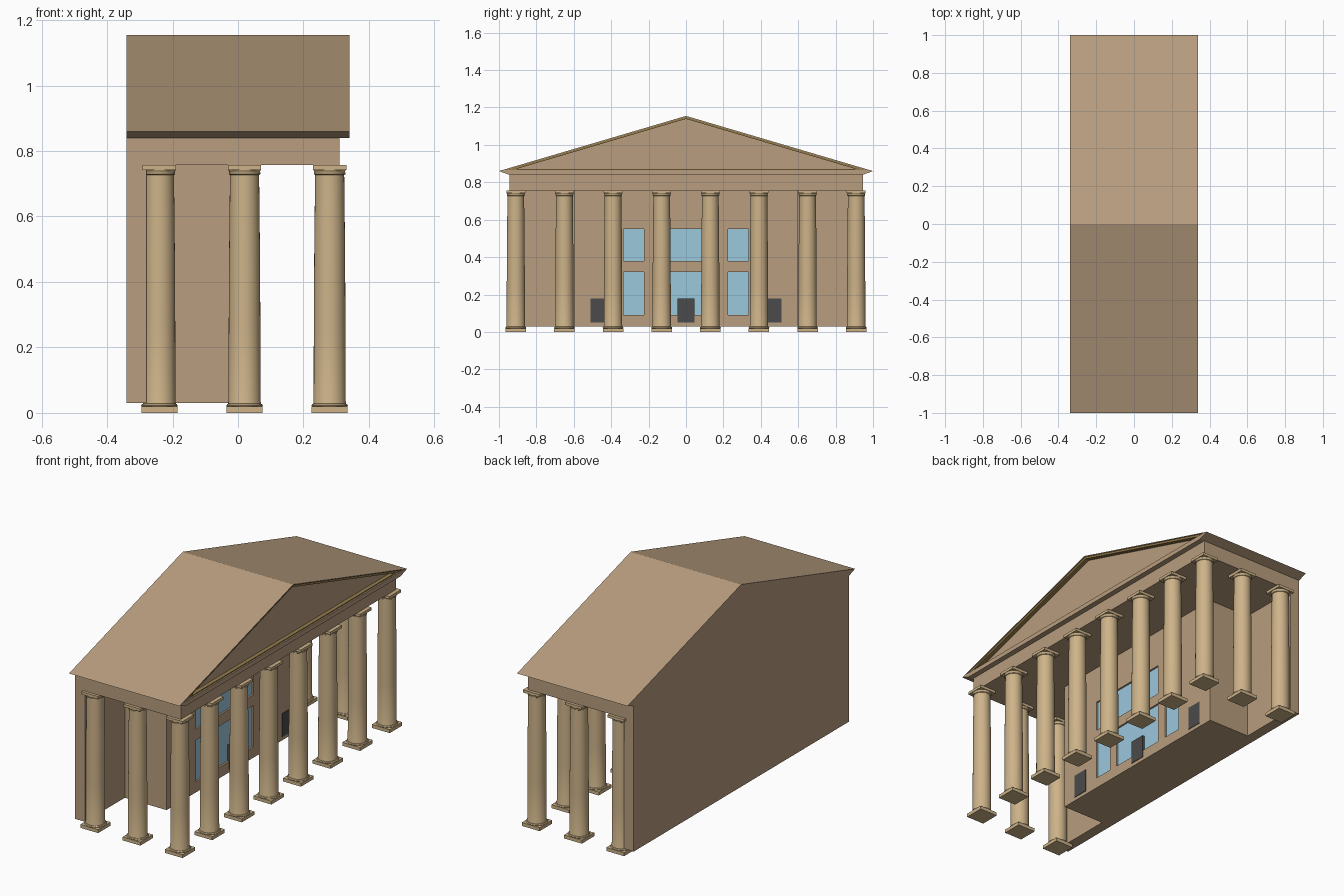
import bpy, bmesh, math

if "Cube" in bpy.data.objects:
    bpy.data.objects.remove(bpy.data.objects["Cube"])


def material(name, rgb):
    m = bpy.data.materials.new(name)
    m.diffuse_color = (*rgb, 1)
    m.use_nodes = True
    m.node_tree.nodes["Principled BSDF"].inputs["Base Color"].default_value = m.diffuse_color
    return m


STONE = material("stone", (0.48, 0.34, 0.21))
COLUMN = material("column_stone", (0.61, 0.45, 0.25))
TRIM = material("trim", (0.30, 0.20, 0.07))
GLASS = material("glass", (0.33, 0.58, 0.72))
DOOR = material("door", (0.07, 0.07, 0.07))


def finish(name, bm, mat):
    bmesh.ops.recalc_face_normals(bm, faces=bm.faces)
    me = bpy.data.meshes.new(name)
    bm.to_mesh(me)
    bm.free()
    if mat:
        me.materials.append(mat)
    ob = bpy.data.objects.new(name, me)
    bpy.context.collection.objects.link(ob)
    return ob


def prism(name, yz, x0, x1, mat):
    """Extrude a (y, z) outline along x."""
    bm = bmesh.new()
    face = bm.faces.new([bm.verts.new((x0, y, z)) for y, z in yz])
    ext = bmesh.ops.extrude_face_region(bm, geom=[face])["geom"]
    verts = [g for g in ext if isinstance(g, bmesh.types.BMVert)]
    bmesh.ops.translate(bm, verts=verts, vec=(x1 - x0, 0, 0))
    return finish(name, bm, mat)


def box(name, x0, x1, y0, y1, z0, z1, mat):
    return prism(name, [(y0, z0), (y1, z0), (y1, z1), (y0, z1)], x0, x1, mat)


# Hall, back wall and entablature
FRONT = -0.023
hall = box("hall", -0.28, FRONT, -0.595, 0.595, 0.03, 0.757, STONE)
box("back_wall", -0.34, -0.28, -0.945, 0.945, 0.03, 0.757, STONE)
box("entablature", -0.34, 0.31, -0.945, 0.945, 0.757, 0.84, STONE)

# Recessed windows, two storeys
for y0, y1 in ((-0.335, -0.225), (-0.17, 0.17), (0.225, 0.335)):
    for z0, z1 in ((0.09, 0.32), (0.38, 0.55)):
        cut = box("window_cutter", FRONT - 0.012, FRONT + 0.02, y0, y1, z0, z1, None)
        cut.hide_render = True
        cut.hide_set(True)
        mod = hall.modifiers.new("window_opening", 'BOOLEAN')
        mod.object = cut
        mod.solver = 'EXACT'
        box("window", FRONT - 0.016, FRONT - 0.010, y0, y1, z0, z1, GLASS)

# Doors
for y in (-0.465, 0, 0.465):
    box("door", FRONT - 0.014, FRONT + 0.003, y - 0.045, y + 0.045, 0.05, 0.18, DOOR)

# Roof with recessed pediment
prism("roof", [(-0.945, 0.84), (0.945, 0.84), (1, 0.86), (0, 1.155), (-1, 0.86)],
      -0.34, 0.31, STONE)
prism("roof_edge", [(-1, 0.86), (0, 1.155), (1, 0.86), (0.985, 0.86), (0, 1.150), (-0.985, 0.86)],
      0.31, 0.34, STONE)
prism("cornice", [(-0.945, 0.84), (0.945, 0.84), (1, 0.86), (0.98, 0.865), (-0.98, 0.865), (-1, 0.86)],
      0.31, 0.34, STONE)
prism("cornice_trim", [(-0.95, 0.865), (0.95, 0.865), (0.935, 0.870), (-0.935, 0.870)],
      0.31, 0.332, TRIM)
for s in (-1, 1):
    prism("raking_trim", [(0, 1.150), (s * 0.985, 0.86), (s * 0.945, 0.86), (0, 1.139)],
          0.31, 0.335, TRIM)

# Column shaft with round mouldings, shared by all columns
profile = [(0, 0.018), (0.053, 0.018), (0.056, 0.022), (0.053, 0.027), (0.050, 0.028),
           (0.050, 0.032), (0.049, 0.035), (0.0485, 0.25), (0.047, 0.50), (0.0445, 0.727),
           (0.048, 0.729), (0.048, 0.734), (0.046, 0.735), (0.050, 0.743), (0, 0.743)]
bm = bmesh.new()
pts = [bm.verts.new((r, 0, z)) for r, z in profile]
edges = [bm.edges.new(p) for p in zip(pts, pts[1:])]
bmesh.ops.spin(bm, geom=pts + edges, cent=(0, 0, 0), axis=(0, 0, 1),
               angle=math.tau, steps=32)
bmesh.ops.remove_doubles(bm, verts=bm.verts, dist=1e-5)
shaft = finish("column_shaft", bm, COLUMN)
bpy.context.view_layer.objects.active = shaft
shaft.select_set(True)
bpy.ops.object.shade_smooth_by_angle(angle=math.radians(35))

# Square plinth and abacus
plinth = box("column_plinth", -0.055, 0.055, -0.055, 0.055, 0, 0.019, COLUMN)
abacus = box("column_abacus", -0.051, 0.051, -0.051, 0.051, 0.742, 0.757, COLUMN)

# Eight columns across the front, two more down each side
spots = [(0.28, -0.91 + 0.26 * i) for i in range(8)]
spots += [(x, y) for x in (0.02, -0.24) for y in (-0.91, 0.91)]
parts = (shaft, plinth, abacus)
for i, (x, y) in enumerate(spots):
    for part in parts:
        ob = part
        if i:
            ob = part.copy()
            bpy.context.collection.objects.link(ob)
        ob.location = (x, y, 0)
